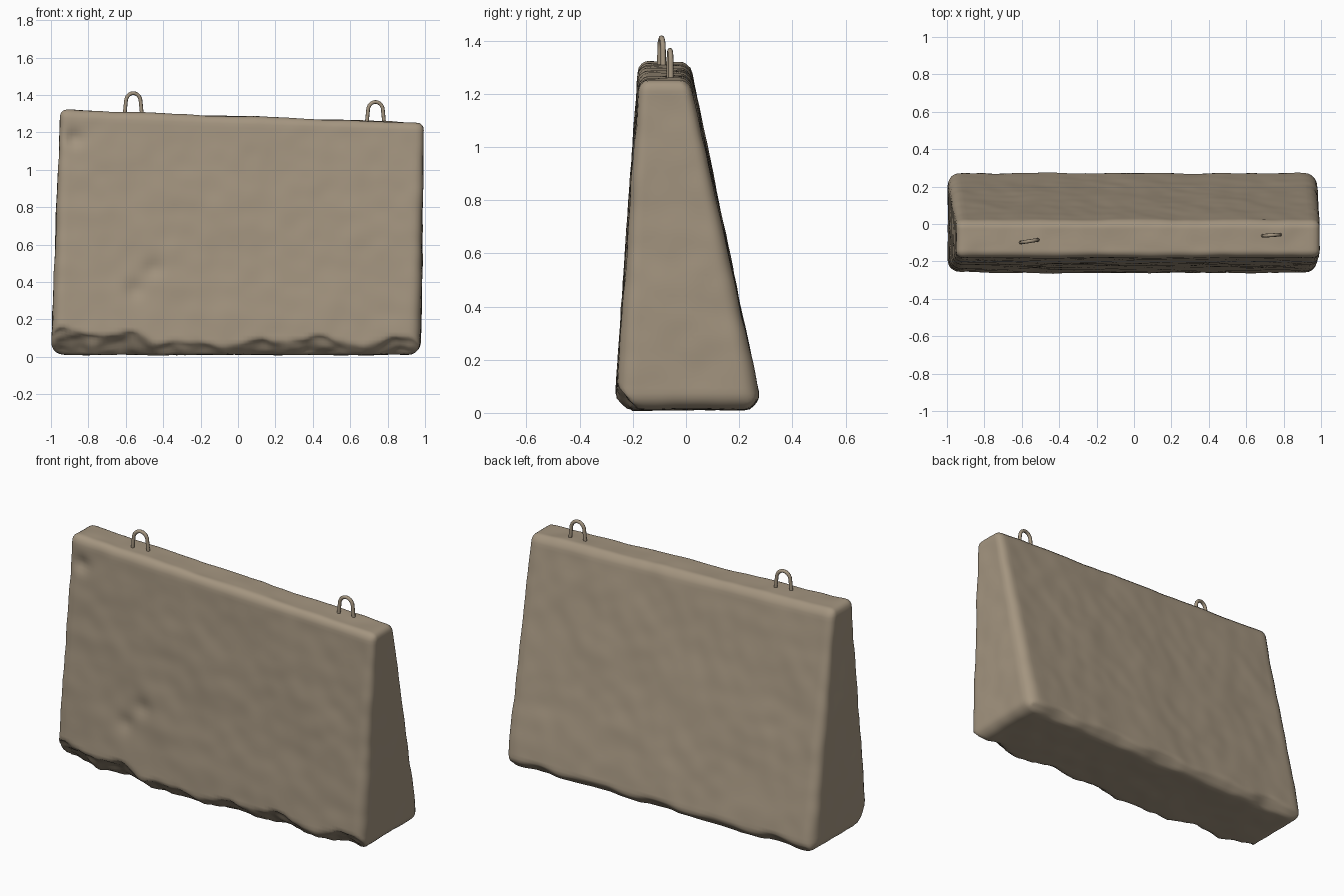
import bpy, bmesh, math
from mathutils import Vector, noise

if "Cube" in bpy.data.objects:
    bpy.data.objects.remove(bpy.data.objects["Cube"])

concrete = bpy.data.materials.new("weathered concrete")
concrete.diffuse_color = (0.37, 0.30, 0.215, 1)
concrete.use_nodes = True
concrete.node_tree.nodes["Principled BSDF"].inputs["Base Color"].default_value = concrete.diffuse_color


def lerp(a, b, t):
    return a + (b - a) * t


def rnd(x, y, z, scale):
    return noise.noise(Vector((x, y, z)) * scale + Vector((7.3, 2.1, 4.7)))


# Front and back faces lean inwards with height t
def y_front(t):
    return lerp(-0.268, -0.178, t)


def y_back(t):
    return lerp(0.285, 0.015, t)


# Rounded, tapered block point from unit-box coordinates u, v, t in 0..1
def block_point(u, v, t):
    x0, x1 = lerp(-1.0, -0.95, t), lerp(0.975, 0.995, t)
    x = lerp(x0, x1, u)
    y0, y1 = y_front(t), y_back(t)
    y = lerp(y0, y1, v)
    z0, z1 = 0.012, 1.287 - 0.036 * x
    z = lerp(z0, z1, t)
    r = lerp(0.065, 0.038, t)
    p = Vector((x, y, z))
    core = Vector((min(max(x, x0 + r), x1 - r),
                   min(max(y, y0 + r), y1 - r),
                   min(max(z, z0 + r), z1 - r)))
    d = p - core
    if d.length > r:
        p = core + d.normalized() * r
    return p


# Concrete block: gridded box, shaped then roughened
bm = bmesh.new()
bmesh.ops.create_cube(bm, size=1)
for axis, cuts in ((0, 90), (1, 24), (2, 60)):
    edges = [e for e in bm.edges
             if abs((e.verts[0].co - e.verts[1].co)[axis]) > 0.5]
    bmesh.ops.subdivide_edges(bm, edges=edges, cuts=cuts, use_grid_fill=True)
for v in bm.verts:
    v.co = block_point(*(v.co + Vector((0.5, 0.5, 0.5))))

# Broken lower edges, worst at the front left
for v in bm.verts:
    x, y, z = v.co
    t = z / 1.29
    worn = 0.085 + 0.05 * rnd(x, 0, 0, 5) + 0.02 * rnd(x, y, z, 14)
    worn += 0.07 * max(0, min(1, (-x - 0.3) / 0.5))
    gap = (y - y_front(t)) + z
    if gap < worn:
        v.co += Vector((0, 0.5, 0.5)) * (worn - gap)
    worn = 0.06 + 0.04 * rnd(x, 3, 0, 5)
    gap = (y_back(t) - y) + z
    if gap < worn:
        v.co += Vector((0, -0.5, 0.5)) * (worn - gap)

# Uneven surface and dents: x, z, radius, depth
DENTS = ((-0.55, 0.36, 0.05, 0.014), (-0.45, 0.47, 0.05, 0.014),
         (-0.88, 1.17, 0.045, 0.022))
bm.normal_update()
moves = []
for v in bm.verts:
    x, y, z = v.co
    push = 0.006 * rnd(x, y, z, 3.5) + 0.0035 * rnd(x, y, z, 10)
    if v.normal.y < -0.5:
        for dx, dz, rad, depth in DENTS:
            push -= depth * math.exp(-((x - dx)**2 + (z - dz)**2) / rad**2)
    moves.append(v.co + v.normal * push)
for v, co in zip(bm.verts, moves):
    v.co = co
    v.co.z = max(0.0, co.z)
bmesh.ops.recalc_face_normals(bm, faces=bm.faces)
for f in bm.faces:
    f.smooth = True
mesh = bpy.data.meshes.new("concrete_block")
bm.to_mesh(mesh)
bm.free()
mesh.materials.append(concrete)
bpy.context.collection.objects.link(bpy.data.objects.new("concrete_block", mesh))


# Lifting loops: bent steel bar with legs sunk in the block
def lifting_loop(name, x, y, top, turn):
    cu = bpy.data.curves.new(name, 'CURVE')
    cu.dimensions = '3D'
    cu.bevel_depth = 0.010
    cu.bevel_resolution = 2
    cu.use_fill_caps = True
    pts = [(-0.049, -0.15)]
    for i in range(11):
        a = math.pi * (1 - i / 10)
        pts.append((0.040 * math.cos(a), -0.055 + 0.045 * math.sin(a)))
    pts.append((0.049, -0.15))
    sp = cu.splines.new('POLY')
    sp.points.add(len(pts) - 1)
    for p, (px, pz) in zip(sp.points, pts):
        p.co = (px, 0, pz, 1)
    sp.use_smooth = True
    cu.materials.append(concrete)
    ob = bpy.data.objects.new(name, cu)
    ob.location = (x, y, top)
    ob.rotation_euler.z = turn
    bpy.context.collection.objects.link(ob)


lifting_loop("lifting_loop_left", -0.56, -0.092, 1.42, 0.15)
lifting_loop("lifting_loop_right", 0.735, -0.06, 1.373, 0.07)
